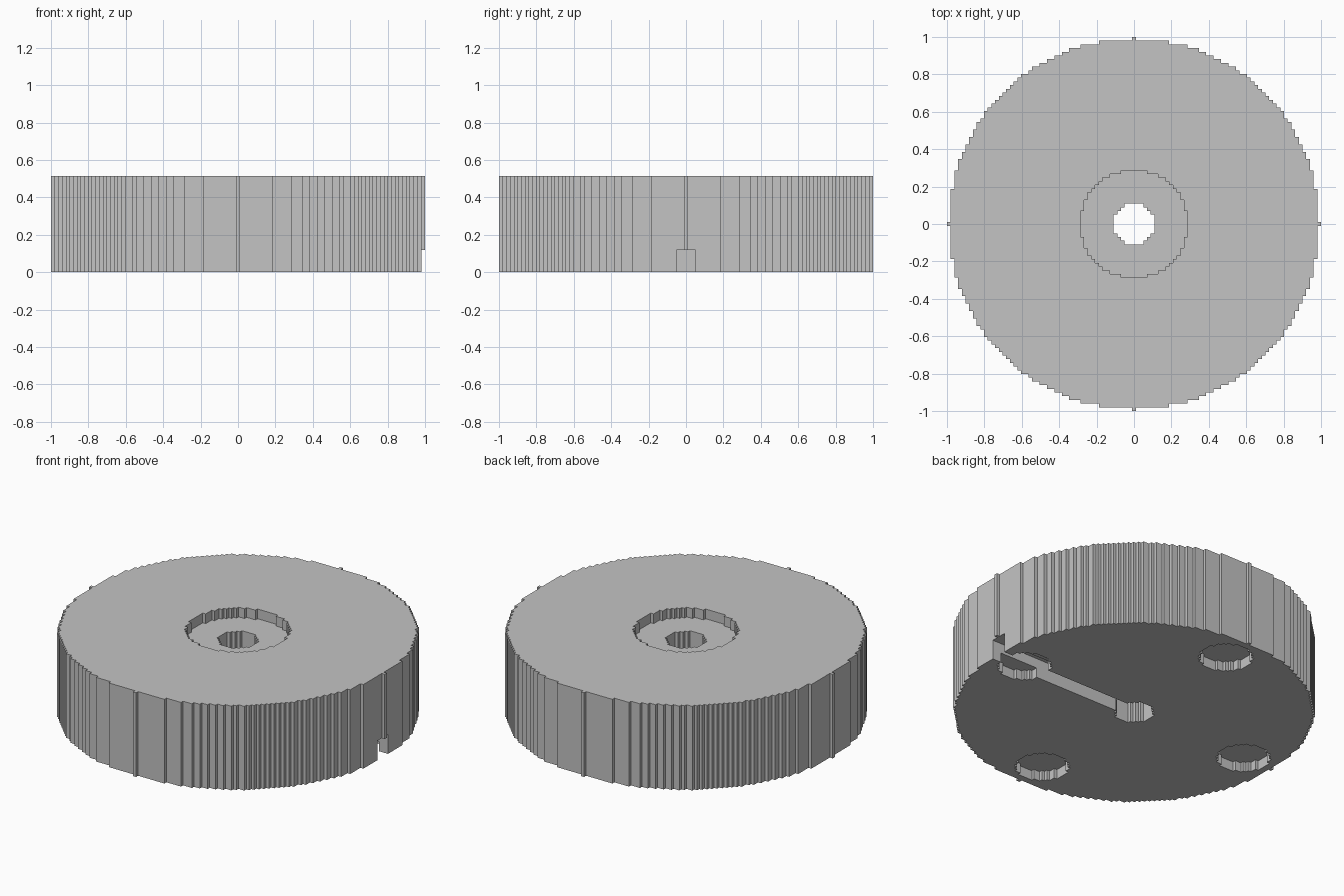
import bpy
import bmesh

cube = bpy.data.objects.get("Cube")
if cube:
    bpy.data.objects.remove(cube, do_unlink=True)

RADIUS = 50                       # disc radius in cells, plus one centre cell
CELL = 2 / (2 * RADIUS + 1)
LEVELS = [0, 3, 6, 23, 26]        # heights, in cells, where the section changes
POCKETS = [(40, 0), (-40, 0), (0, 40), (0, -40)]


def disc(radius, cx=0, cy=0):
    """Set of grid cells whose centres lie inside a circle."""
    n = int(radius) + 1
    return {(cx + i, cy + j) for i in range(-n, n + 1) for j in range(-n, n + 1)
            if i * i + j * j <= radius * radius}


# Stepped plan shapes
outer = disc(RADIUS)
bore = disc(5.5)
recess = disc(14.5)
slot = {(i, j) for i in range(RADIUS + 1) for j in range(-2, 3)}
pockets = set().union(*(disc(7.3, cx, cy) for cx, cy in POCKETS))

# Solid cells of each level, from the underside up
sections = [
    outer - bore - slot - pockets,
    outer - bore - slot,
    outer - bore,
    outer - recess,
]

bm = bmesh.new()
corner_cache = {}


def corner(x, y, z):
    key = (x, y, z)
    if key not in corner_cache:
        corner_cache[key] = bm.verts.new(((x - 0.5) * CELL, (y - 0.5) * CELL, z * CELL))
    return corner_cache[key]


def quad(*points):
    bm.faces.new([corner(*p) for p in points])


for k, solid in enumerate(sections):
    low, high = LEVELS[k], LEVELS[k + 1]
    below = sections[k - 1] if k else set()
    above = sections[k + 1] if k + 1 < len(sections) else set()
    # Flat faces exposed upwards and downwards
    for x, y in solid - above:
        quad((x, y, high), (x + 1, y, high), (x + 1, y + 1, high), (x, y + 1, high))
    for x, y in solid - below:
        quad((x, y, low), (x, y + 1, low), (x + 1, y + 1, low), (x + 1, y, low))
    # Stepped walls around the rim, bore, recess, slot and pockets
    for x, y in solid:
        ring = [(x, y), (x + 1, y), (x + 1, y + 1), (x, y + 1)]
        sides = [(x, y - 1), (x + 1, y), (x, y + 1), (x - 1, y)]
        for s, neighbour in enumerate(sides):
            if neighbour not in solid:
                a, b = ring[s], ring[(s + 1) % 4]
                quad((*a, low), (*b, low), (*b, high), (*a, high))

mesh = bpy.data.meshes.new("stepped_disc_body")
bm.to_mesh(mesh)
bm.free()
body = bpy.data.objects.new("stepped_disc_body", mesh)
bpy.context.collection.objects.link(body)

# Plain grey finish
grey = bpy.data.materials.new("light_grey")
grey.use_nodes = True
colour = (0.55, 0.55, 0.55, 1)
grey.diffuse_color = colour
grey.node_tree.nodes["Principled BSDF"].inputs["Base Color"].default_value = colour
mesh.materials.append(grey)
